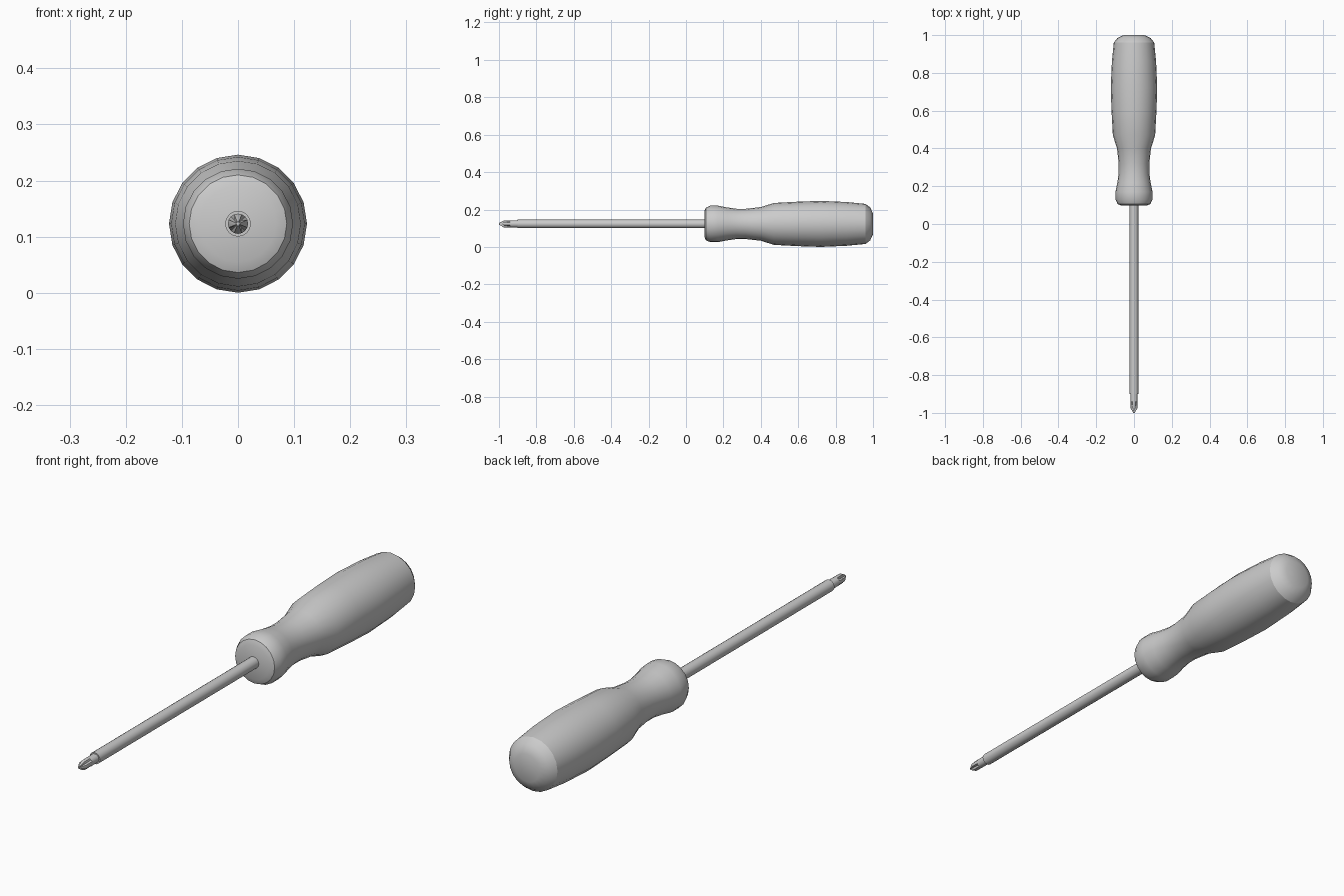
import bpy, bmesh
from math import sin, cos, pi, radians

if "Cube" in bpy.data.objects:
    bpy.data.objects.remove(bpy.data.objects["Cube"])

ZC = 0.123  # height of the tool's axis


def loft(name, rings, sides, groove_every=0):
    """Skin rings (y, radius, groove radius factor) along the y axis."""
    bm = bmesh.new()
    loops = []
    for y, r, g in rings:
        loop = []
        for i in range(sides):
            a = 2 * pi * i / sides
            k = r * g if groove_every and i % groove_every == groove_every // 2 else r
            loop.append(bm.verts.new((k * sin(a), y, ZC + k * cos(a))))
        loops.append(loop)
    for a, b in zip(loops, loops[1:]):
        for i in range(sides):
            j = (i + 1) % sides
            bm.faces.new((a[i], a[j], b[j], b[i]))
    bm.faces.new(loops[0])
    bm.faces.new(loops[-1])
    bmesh.ops.recalc_face_normals(bm, faces=bm.faces)
    mesh = bpy.data.meshes.new(name)
    bm.to_mesh(mesh)
    bm.free()
    obj = bpy.data.objects.new(name, mesh)
    bpy.context.collection.objects.link(obj)
    bpy.context.view_layer.objects.active = obj
    obj.select_set(True)
    bpy.ops.object.shade_smooth_by_angle(angle=radians(30))
    obj.select_set(False)
    return obj


# Contoured grip with a collar, waist and domed butt
grip = [(0.098, 0.068), (0.106, 0.087), (0.13, 0.098), (0.17, 0.098),
        (0.22, 0.088), (0.27, 0.081), (0.32, 0.081), (0.40, 0.090),
        (0.47, 0.112), (0.60, 0.119), (0.72, 0.123), (0.86, 0.117),
        (0.96, 0.107), (0.985, 0.088), (1.0, 0.055)]
loft("handle", [(y, r, 1) for y, r in grip], 20)

# Straight round shaft
loft("shaft", [(-0.9, 0.023, 1), (0.12, 0.023, 1)], 16)

# Narrower cross-point tip with four grooves
loft("cross_tip", [(-1.0, 0.004, 0.6), (-0.975, 0.018, 0.45),
                   (-0.94, 0.018, 1), (-0.89, 0.018, 1)], 16, 4)
